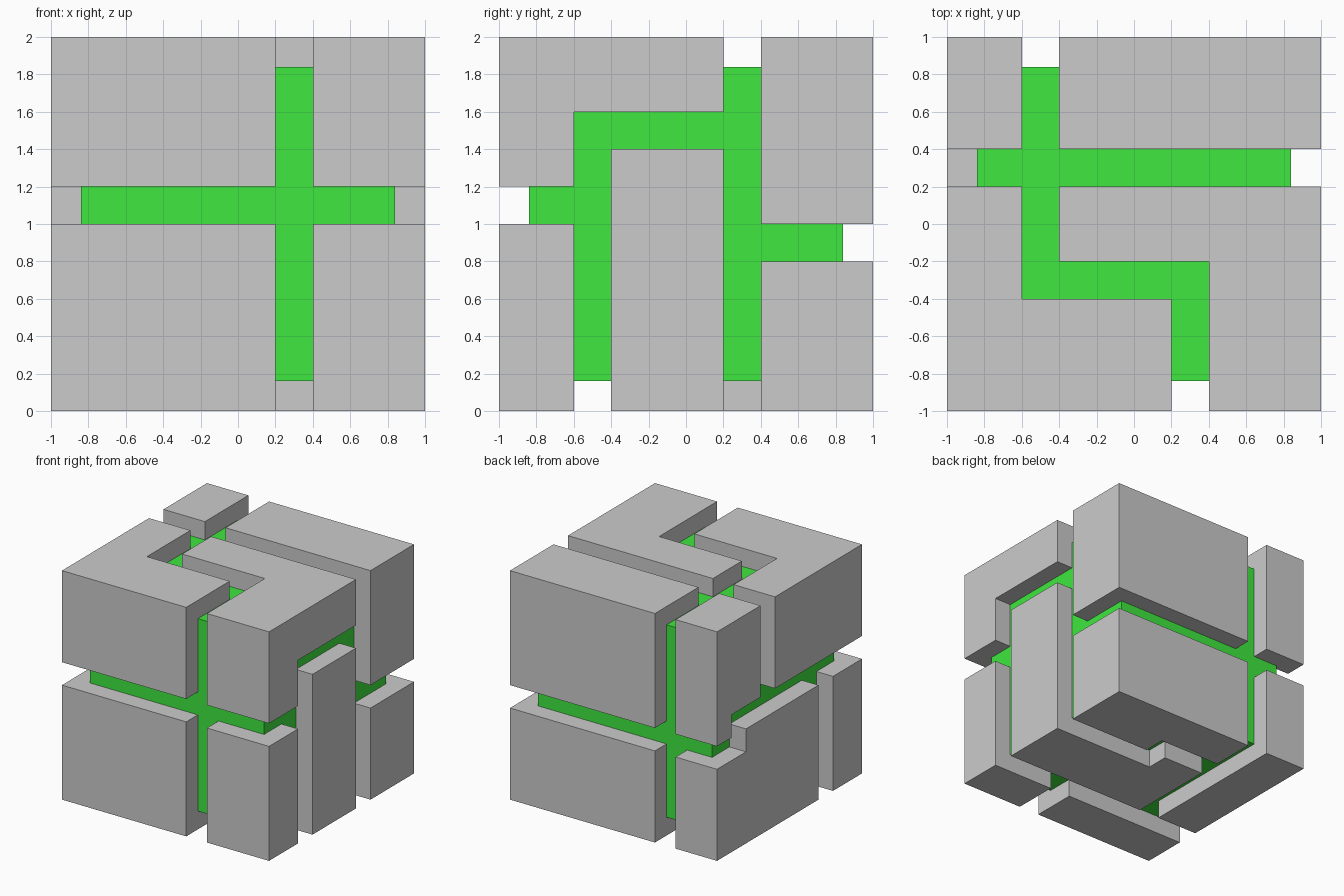
import bpy

if "Cube" in bpy.data.objects:
    bpy.data.objects.remove(bpy.data.objects["Cube"])

U = 0.2  # one grid unit; the cube is 10 units wide, grooves are 1 unit wide


def box(name, lo, hi):
    verts = [(x, y, z) for x in (lo[0], hi[0]) for y in (lo[1], hi[1]) for z in (lo[2], hi[2])]
    faces = [(0, 1, 3, 2), (4, 6, 7, 5), (0, 4, 5, 1), (2, 3, 7, 6), (0, 2, 6, 4), (1, 5, 7, 3)]
    mesh = bpy.data.meshes.new(name)
    mesh.from_pydata(verts, [], faces)
    obj = bpy.data.objects.new(name, mesh)
    bpy.context.collection.objects.link(obj)
    return obj


def place(obj):
    # from centred grid units to final size, standing on the ground
    for v in obj.data.vertices:
        v.co = v.co * U
        v.co.z += 1
    obj.data.update()


# Groove strips per side: (axis, sign): (a0, a1, b0, b1) on the two other axes
GROOVES = {
    (1, -1): [(1, 2, -6, 6), (-6, 6, 0, 1)],                        # front
    (1, 1): [(-3, -2, -6, 6), (-6, 6, -1, 0)],                      # back
    (0, 1): [(-6, -2, 0, 1), (-3, -2, -6, 3), (-3, 2, 2, 3),
             (1, 2, -6, 6), (1, 6, -1, 0)],                         # right
    (0, -1): [(3, 6, -1, 0), (3, 4, -1, 1), (-6, 4, 0, 1),
              (1, 2, 0, 6), (-3, -2, -6, 1)],                       # left
    (2, 1): [(-3, -2, -2, 6), (-6, 6, 1, 2), (-3, 2, -2, -1),
             (1, 2, -6, -1)],                                       # top
    (2, -1): [(0, 6, 1, 2), (0, 1, 1, 3), (-3, 1, 2, 3),
              (-3, -2, -3, 6), (-6, 6, -3, -2), (1, 2, -6, -2)],    # bottom
}

# Grey outer blocks: a cube with the grooves cut away
blocks = box("outer_blocks", (-5,) * 3, (5,) * 3)
cutters = []
for (axis, sign), strips in GROOVES.items():
    for a0, a1, b0, b1 in strips:
        lo, hi = [a0, b0], [a1, b1]
        lo.insert(axis, 4 if sign > 0 else -6)
        hi.insert(axis, 6 if sign > 0 else -4)
        cutter = box("groove_cutter", lo, hi)
        cutter.hide_render = True
        cutters.append(cutter)
        mod = blocks.modifiers.new("groove", 'BOOLEAN')
        mod.operation = 'DIFFERENCE'
        mod.solver = 'EXACT'
        mod.object = cutter

bpy.context.view_layer.update()
cut = blocks.evaluated_get(bpy.context.evaluated_depsgraph_get())
mesh = bpy.data.meshes.new_from_object(cut)
blocks.modifiers.clear()
blocks.data = mesh
for cutter in cutters:
    bpy.data.objects.remove(cutter)
place(blocks)

# Green core showing at the bottom of the grooves
core = box("glowing_core", (-4.2,) * 3, (4.2,) * 3)
place(core)
green = bpy.data.materials.new("green")
green.diffuse_color = (0.05, 0.8, 0.05, 1)
green.use_nodes = True
green.node_tree.nodes["Principled BSDF"].inputs["Base Color"].default_value = green.diffuse_color
core.data.materials.append(green)
